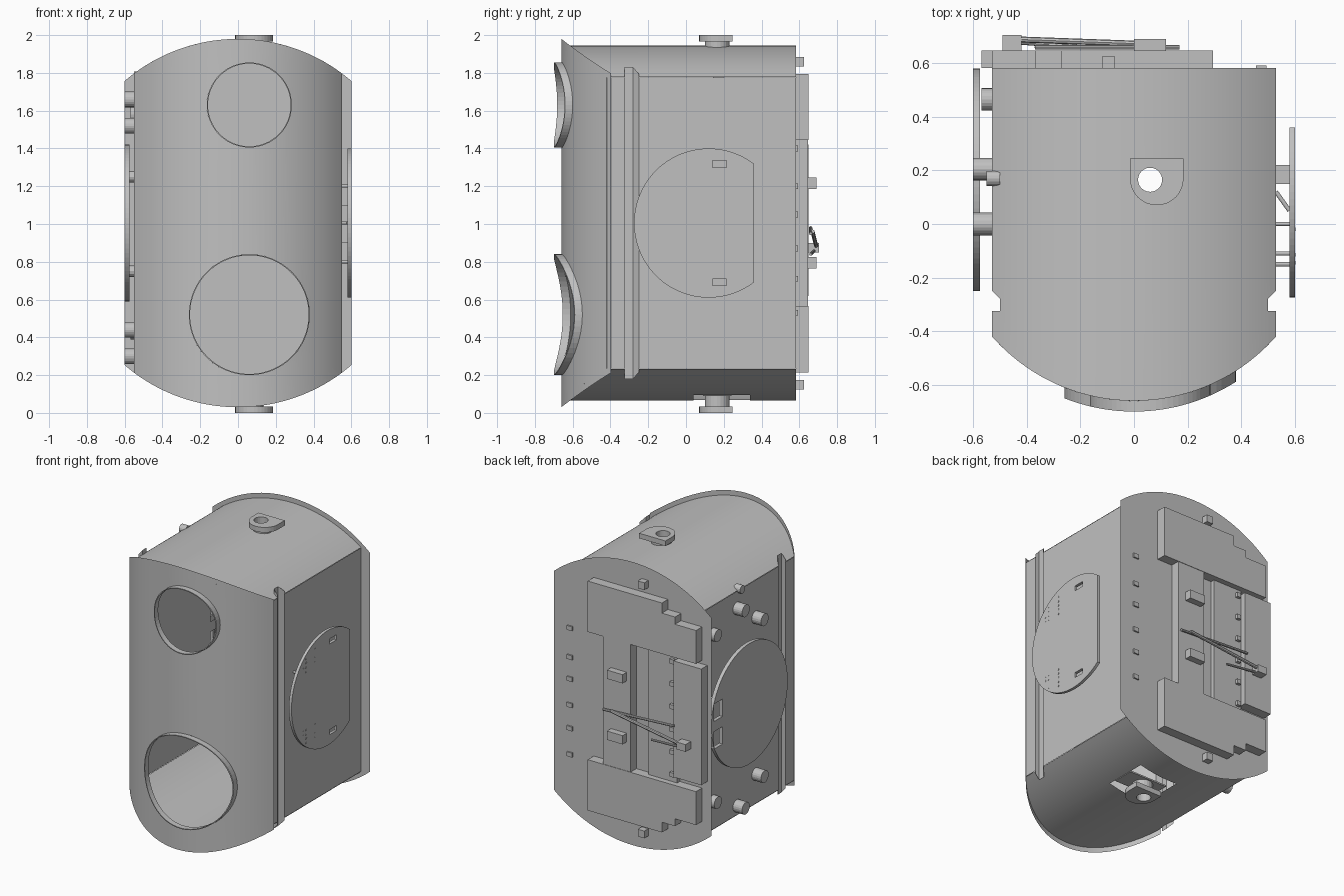
import bpy, bmesh, math
from mathutils import Vector, Matrix

cube = bpy.data.objects.get("Cube")
if cube:
    bpy.data.objects.remove(cube, do_unlink=True)

GREY = (0.53, 0.53, 0.53, 1)
mat = bpy.data.materials.new("light grey")
mat.use_nodes = True
mat.diffuse_color = GREY
mat.node_tree.nodes["Principled BSDF"].inputs["Base Color"].default_value = GREY

MID = 1.005          # height of the hull axis
HALF = 0.53          # hull half width
BACK = 0.582         # rear plate position


def sag(x, radius):
    return radius - math.sqrt(radius * radius - x * x)


def front_y(x):
    return -0.66 + sag(x, 0.705)


def arch(x, rise):
    return rise - sag(x, 0.92)


def finish(name, bm, smooth=False):
    mesh = bpy.data.meshes.new(name)
    bm.to_mesh(mesh)
    bm.free()
    mesh.materials.append(mat)
    for p in mesh.polygons:
        p.use_smooth = smooth
    ob = bpy.data.objects.new(name, mesh)
    bpy.context.collection.objects.link(ob)
    return ob


def circle(u, v, r, n=48):
    return [(u + r * math.cos(2 * math.pi * i / n), v + r * math.sin(2 * math.pi * i / n))
            for i in range(n)]


def rect(u0, u1, v0, v1):
    return [(u0, v0), (u1, v0), (u1, v1), (u0, v1)]


def span(a, b, n=32):
    return [a + (b - a) * i / n for i in range(n + 1)]


def fill(loops):
    bm = bmesh.new()
    for loop in loops:
        vs = [bm.verts.new((u, v, 0)) for u, v in loop]
        for a, b in zip(vs, vs[1:] + vs[:1]):
            bm.edges.new((a, b))
    bmesh.ops.triangle_fill(bm, use_beauty=True, edges=bm.edges[:], normal=(0, 0, 1))
    return bm


def sheet(name, loops, place, outward, bend=0):
    """Thin skin: filled 2D outline with holes, sliced along u and bent into place."""
    bm = fill(loops)
    if bend:
        for u in span(-bend, bend, 40)[1:-1]:
            bmesh.ops.bisect_plane(bm, geom=bm.verts[:] + bm.edges[:] + bm.faces[:],
                                   plane_co=(u, 0, 0), plane_no=(1, 0, 0), dist=1e-5)
    for v in bm.verts:
        v.co = place(v.co.x, v.co.y)
    bm.normal_update()
    flip = [f for f in bm.faces if f.normal.dot(Vector(outward)) < 0]
    bmesh.ops.reverse_faces(bm, faces=flip)
    return finish(name, bm, bend > 0)


def prism(name, loops, place, depth):
    """Solid slab: filled 2D outline with holes, extruded by a vector."""
    bm = fill(loops)
    for v in bm.verts:
        v.co = place(v.co.x, v.co.y)
    new = bmesh.ops.extrude_face_region(bm, geom=bm.faces[:], use_keep_orig=True)
    bmesh.ops.translate(bm, vec=depth, verts=[g for g in new["geom"]
                                              if isinstance(g, bmesh.types.BMVert)])
    bmesh.ops.recalc_face_normals(bm, faces=bm.faces[:])
    return finish(name, bm)


def box(name, x0, x1, y0, y1, z0, z1):
    return prism(name, [rect(x0, x1, y0, y1)], lambda u, v: (u, v, z0), (0, 0, z1 - z0))


def rod(name, a, b, r, n=12):
    a, b = Vector(a), Vector(b)
    d = b - a
    bm = bmesh.new()
    bmesh.ops.create_cone(bm, cap_ends=True, segments=n, radius1=r, radius2=r, depth=d.length,
                          matrix=Matrix.Translation((a + b) / 2)
                          @ d.to_track_quat('Z', 'Y').to_matrix().to_4x4())
    return finish(name, bm)


def barrel(half):
    """Outline with straight sides and arched top and bottom."""
    xs = span(-half, half)
    return ([(x, MID - arch(x, 0.975)) for x in xs]
            + [(x, MID + arch(x, 0.975)) for x in reversed(xs)])


# Front skin with two round openings and their collars
openings = [("upper", 0.06, 1.63, 0.225), ("lower", 0.06, 0.52, 0.32)]
sheet("front_skin", [barrel(0.55)] + [circle(x, z, r) for _, x, z, r in openings],
      lambda u, v: (u, front_y(u), v), (0, -1, 0), bend=0.55)
for label, cx, cz, r in openings:
    bm = bmesh.new()
    rings = [[bm.verts.new((x, front_y(x) - off, z)) for x, z in circle(cx, cz, rr, 64)]
             for rr, off in ((r, 0), (r, 0.04), (r - 0.006, 0.04), (r - 0.006, 0))]
    for p, q in zip(rings, rings[1:]):
        for i in range(64):
            j = (i + 1) % 64
            bm.faces.new((p[i], p[j], q[j], q[i]))
    bmesh.ops.recalc_face_normals(bm, faces=bm.faces[:])
    finish(label + "_opening_collar", bm)

# Arched roof and floor, notched for the side channels
xs = span(-HALF, HALF)
plan = ([(-HALF, -0.325)] + [(x, front_y(x)) for x in xs] + [(HALF, -0.325)]
        + [(0.5, -0.325), (0.5, -0.28), (HALF, -0.25), (HALF, BACK), (-HALF, BACK),
           (-HALF, -0.25), (-0.5, -0.28), (-0.5, -0.325)])
sheet("roof", [plan, circle(0.06, 0.165, 0.045, 24)],
      lambda u, v: (u, v, MID + arch(u, 0.94)), (0, 0, 1), bend=HALF)
sheet("floor", [plan, rect(-0.06, 0.23, 0.04, 0.34)],
      lambda u, v: (u, v, MID - arch(u, 0.94)), (0, 0, -1), bend=HALF)

# Side walls and channels
windows = [rect(0.46, 0.55, 1.03, 1.15), rect(0.46, 0.55, 0.84, 0.96)]
for side, s in (("left", 1), ("right", -1)):
    holes = windows if s < 0 else []
    sheet(side + "_wall", [rect(-0.25, BACK, 0.235, 1.775)] + holes,
          lambda u, v: (s * HALF, u, v), (s, 0, 0))
    sheet(side + "_front_wall", [rect(front_y(HALF), -0.325, 0.235, 1.775)],
          lambda u, v: (s * HALF, u, v), (s, 0, 0))
    path = [(HALF, -0.325, 0.79), (0.5, -0.325, 0.825), (0.5, -0.28, 0.825), (HALF, -0.25, 0.79)]
    for k, (a, b) in enumerate(zip(path, path[1:])):
        bm = bmesh.new()
        bm.faces.new([bm.verts.new((s * x, y, MID + h)) for x, y, h in
                      ((a[0], a[1], -a[2]), (b[0], b[1], -b[2]),
                       (b[0], b[1], b[2]), (a[0], a[1], a[2]))])
        if s < 0:
            bmesh.ops.reverse_faces(bm, faces=bm.faces[:])
        finish(f"{side}_channel_{k}", bm)

# Left round cover, cut straight at the rear, on standoffs
cover = [(min(y, 0.36), z) for y, z in circle(0.12, MID, 0.395, 96) if y < 0.40]
slots = [rect(0.14, 0.215, z, z + 0.035) for z in (1.3, 0.675)]
prism("left_cover", [cover] + slots, lambda u, v: (0.58, u, v), (0.02, 0, 0))
box("left_cover_mount", HALF, 0.58, 0.15, 0.22, 0.9, 1.1)
for y in (0.0, -0.11, -0.15):
    for z in (0.8, 1.2):
        rod("left_cover_standoff", (HALF, y, z), (0.58, y, z), 0.008)
rod("left_cover_brace", (HALF, 0.12, MID), (0.58, 0.05, MID), 0.008)
for y, count in ((-0.02, 5), (-0.115, 4), (-0.145, 2)):
    for k in range(count):
        for s in (1, -1):
            z = MID + s * (0.2 + 0.03 * k)
            rod("left_cover_rivet", (0.598, y, z), (0.602, y, z), 0.007, 8)

# Right round cover, sockets and standoffs
prism("right_cover", [circle(0.165, MID, 0.415, 96)] + windows,
      lambda u, v: (-0.6, u, v), (0.025, 0, 0))
for y, z, x in ((0.205, 1.66, -0.6), (0, 1.52, -0.6), (0, 0.44, -0.6), (0.205, 0.3, -0.6),
                (0.465, 0.43, -0.57), (0.465, 1.58, -0.57)):
    rod("right_socket", (-HALF, y, z), (x, y, z), 0.042, 20)
for z in (0.75, 1.25):
    rod("right_cover_standoff", (-HALF, 0, z), (-0.58, 0, z), 0.03)
rod("right_roof_stud", (-0.5, 0.17, 1.78), (-0.55, 0.17, 1.78), 0.028, 16)

# Lifting lugs on top and bottom
bore = circle(0.06, 0.165, 0.045, 24)
lug = [(0.185, 0.245), (-0.015, 0.245)] + [
    (0.085 + 0.1 * math.cos(t), 0.17 + 0.1 * math.sin(t)) for t in span(math.pi, 2 * math.pi, 16)]
stem = circle(0.07, 0.165, 0.065, 24)
for label, z0, h, z1, h1 in (("top", 1.965, 0.035, 1.93, 0.035), ("bottom", 0, 0.035, 0.035, 0.06)):
    prism(label + "_lug", [lug, bore], lambda u, v: (u, v, z0), (0, 0, h))
    prism(label + "_lug_stem", [stem, bore], lambda u, v: (u, v, z1), (0, 0, h1))
prism("bottom_lug_beam", [rect(-0.06, 0.23, 0.09, 0.24), bore],
      lambda u, v: (u, v, 0.09), (0, 0, 0.01))

# Rear plate and its stepped panels
sheet("rear_plate", [barrel(0.6)], lambda u, v: (u, BACK, v), (0, 1, 0))
step = [(0.295, 0.44), (0.295, 0.79), (-0.27, 0.79), (-0.27, 0.72), (-0.37, 0.72),
        (-0.37, 0.67), (-0.53, 0.67), (-0.53, 0.44)]
for label, s in (("upper", 1), ("lower", -1)):
    prism(label + "_rear_panel", [[(x, MID + s * h) for x, h in step]],
          lambda u, v: (u, BACK, v), (0, 0.066, 0))
    box(label + "_rear_tab", -0.12, -0.07, BACK, 0.625, MID + s * 0.855 - 0.025, MID + s * 0.855 + 0.025)
    box(label + "_rear_block", 0.0, 0.12, 0.64, 0.69, MID + s * 0.21 - 0.03, MID + s * 0.21 + 0.03)
box("rear_side_panel", -0.57, -0.36, BACK, 0.648, 0.62, 1.42)
box("rear_centre_panel", -0.03, 0.18, BACK, 0.645, 0.56, 1.45)
box("rear_inner_panel", -0.36, -0.14, BACK, 0.61, 0.56, 1.45)
for z in span(0.62, 1.4, 5):
    box("rear_clip", -0.345, -0.315, 0.61, 0.63, z - 0.015, z + 0.015)
for z in (1.4, 1.2, 1.05, 0.87, 0.71, 0.53):
    box("rear_edge_tab", 0.455, 0.495, BACK, 0.592, z - 0.015, z + 0.015)

# Latch arms on the rear
rod("latch_bar", (0.17, 0.66, 0.95), (-0.37, 0.66, 0.98), 0.009, 8)
rod("latch_arm", (0.1, 0.67, 0.96), (-0.46, 0.69, 0.88), 0.011, 8)
rod("latch_link", (-0.2, 0.66, 0.84), (-0.46, 0.68, 0.86), 0.008, 8)
box("latch_end", -0.49, -0.42, 0.648, 0.705, 0.85, 0.9)
